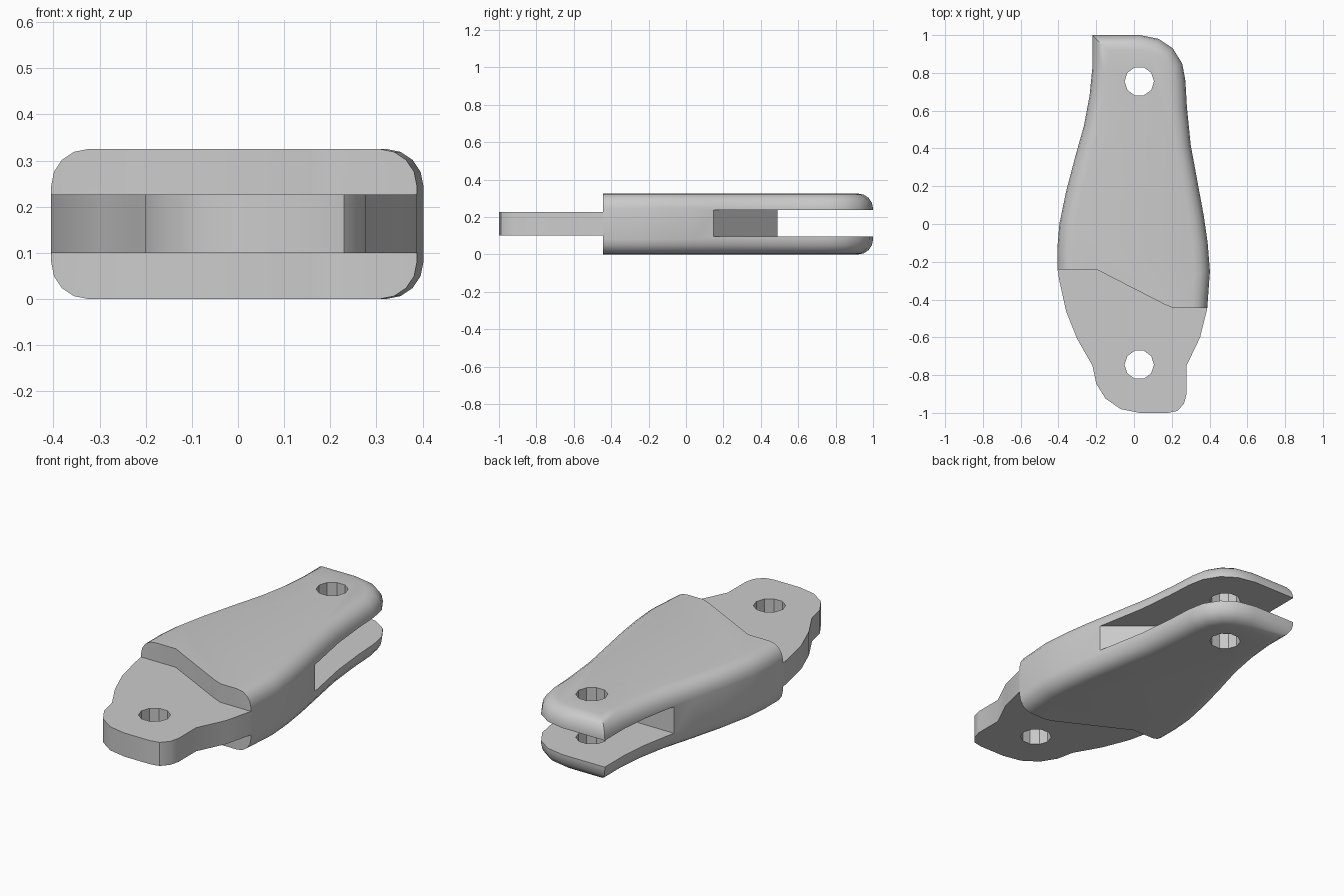
import bpy, bmesh, math

if "Cube" in bpy.data.objects:
    bpy.data.objects.remove(bpy.data.objects["Cube"], do_unlink=True)

grey = bpy.data.materials.new("plain grey")
colour = (0.6, 0.6, 0.6, 1)
grey.diffuse_color = colour
grey.use_nodes = True
grey.node_tree.nodes["Principled BSDF"].inputs["Base Color"].default_value = colour


def prism(name, outline, low, high, rounded=0, radius=0.08):
    """Extrude an outline; round the rims of its first `rounded` sides."""
    bm = bmesh.new()
    rims = [[bm.verts.new((x, y, z)) for x, y in outline] for z in (low, high)]
    n = len(outline)
    bm.faces.new(rims[0])
    bm.faces.new(rims[1])
    for i in range(n):
        j = (i + 1) % n
        bm.faces.new((rims[0][i], rims[0][j], rims[1][j], rims[1][i]))
    bmesh.ops.recalc_face_normals(bm, faces=bm.faces[:])
    if rounded:
        edges = [bm.edges.get((r[i], r[i + 1])) for r in rims for i in range(rounded)]
        bmesh.ops.bevel(bm, geom=edges, offset=radius, segments=4, profile=0.5,
                        affect='EDGES', clamp_overlap=False)
    mesh = bpy.data.meshes.new(name)
    bm.to_mesh(mesh)
    bm.free()
    mesh.materials.append(grey)
    obj = bpy.data.objects.new(name, mesh)
    bpy.context.collection.objects.link(obj)
    return obj


def cut(target, cutter):
    cutter.hide_render = True
    mod = target.modifiers.new("cut", 'BOOLEAN')
    mod.operation, mod.solver, mod.object = 'DIFFERENCE', 'EXACT', cutter
    bpy.context.view_layer.objects.active = target
    bpy.ops.object.modifier_apply(modifier=mod.name)
    bpy.data.objects.remove(cutter, do_unlink=True)


def pin_hole(target, y):
    ring = [(0.028 + 0.078 * math.cos(a * math.pi / 5), y + 0.078 * math.sin(a * math.pi / 5))
            for a in range(10)]
    cut(target, prism("pin_cutter", ring, -0.1, 0.5))


# Outlines: the slanted step is shared by the body and the tongue
step = [(-0.405, -0.24), (-0.2, -0.24), (0.16, -0.425), (0.21, -0.445), (0.388, -0.445)]
sides = [(0.402, -0.25), (0.39, -0.1), (0.37, 0.04), (0.335, 0.23), (0.3, 0.42), (0.28, 0.62),
         (0.272, 0.76), (0.255, 0.85), (0.205, 0.93), (0.13, 0.98), (0.03, 1), (-0.22, 1),
         (-0.22, 0.83), (-0.235, 0.68), (-0.265, 0.52), (-0.31, 0.36), (-0.36, 0.17),
         (-0.395, 0), (-0.405, -0.12)]
nose = [(0.35, -0.6), (0.278, -0.75), (0.278, -0.9), (0.265, -0.95), (0.23, -0.99), (0.18, -1),
        (0.03, -1), (-0.07, -0.98), (-0.15, -0.925), (-0.2, -0.845), (-0.22, -0.75),
        (-0.3, -0.61), (-0.36, -0.46), (-0.395, -0.3)]

# Body with rounded rims, a slot between two fork plates and a pin hole
body = prism("body", [step[-1]] + sides + step[:-1], 0, 0.325, rounded=len(sides) + 1)
slot = [(-0.6, 0.49), (-0.06, 0.49), (0.36, 0.14), (0.6, 0.14), (0.6, 1.2), (-0.6, 1.2)]
cut(body, prism("slot_cutter", slot, 0.095, 0.237))
pin_hole(body, 0.755)

# Flat tongue with a pin hole
tongue = prism("tongue", step + nose, 0.1, 0.226)
pin_hole(tongue, -0.745)

for part in (body, tongue):
    bpy.ops.object.select_all(action='DESELECT')
    part.select_set(True)
    bpy.context.view_layer.objects.active = part
    bpy.ops.object.shade_smooth_by_angle(angle=math.radians(30))
